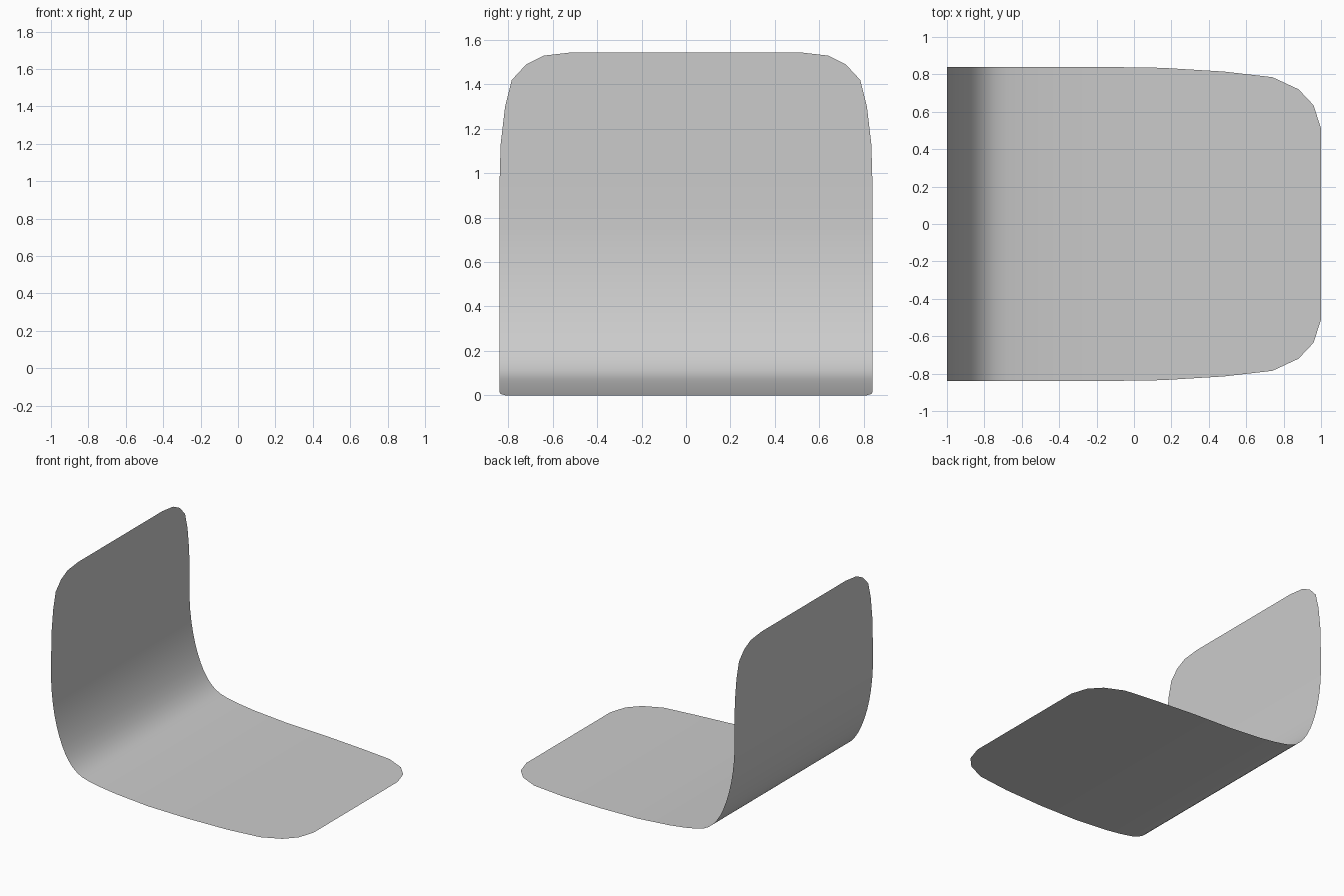
import bpy, bmesh
from mathutils import Vector

if "Cube" in bpy.data.objects:
    bpy.data.objects.remove(bpy.data.objects["Cube"])

# Stations down the back, round the bend and out to the front: (x, z, half width)
back = [(-1, 1.545, .51), (-1, 1.53, .64), (-1, 1.49, .72), (-1, 1.42, .785),
        (-1, 1.30, .815), (-1, 1.13, .835), (-1, .95, .84), (-1, .75, .84)]
bend = [(-.985, .58, .84), (-.953, .42, .84), (-.905, .28, .84),
        (-.85, .18, .84), (-.78, .11, .84), (-.68, .07, .84)]
seat = [(-.45, .035, .84), (-.18, .014, .84), (.15, .006, .835), (.48, 0, .815),
        (.74, 0, .785), (.88, 0, .72), (.96, 0, .635), (1, 0, .51)]


def refine(rows):
    """Smooth in-between stations by a Catmull-Rom midpoint."""
    out = []
    for i in range(len(rows) - 1):
        a, b = Vector(rows[i]), Vector(rows[i + 1])
        p, q = Vector(rows[i - 1]), Vector(rows[i + 2])
        out += [a, (9 * (a + b) - p - q) / 16]
    return out


# Bend is refined, the rounded ends keep their faceted outline
mid = [back[-1]] + bend + [seat[0]]
pts = [back[-2]] + mid + [seat[1]]
fine = []
for i in range(1, len(pts) - 2):
    p, a, b, q = (Vector(pts[j]) for j in range(i - 1, i + 3))
    fine += [a, (9 * (a + b) - p - q) / 16]
rows = back[:-1] + [tuple(v) for v in fine] + seat

# Seat shell: one thin sheet lofted through the stations
bm = bmesh.new()
cols = 8
grid = []
for x, z, w in rows:
    grid.append([bm.verts.new((x, w * (2 * j / cols - 1), max(z, 0)))
                 for j in range(cols + 1)])
for r, s in zip(grid, grid[1:]):
    for j in range(cols):
        bm.faces.new((r[j], s[j], s[j + 1], r[j + 1]))
bm.normal_update()
for f in bm.faces:
    f.smooth = True
mesh = bpy.data.meshes.new("seat_shell")
bm.to_mesh(mesh)
bm.free()
shell = bpy.data.objects.new("seat_shell", mesh)
bpy.context.collection.objects.link(shell)
